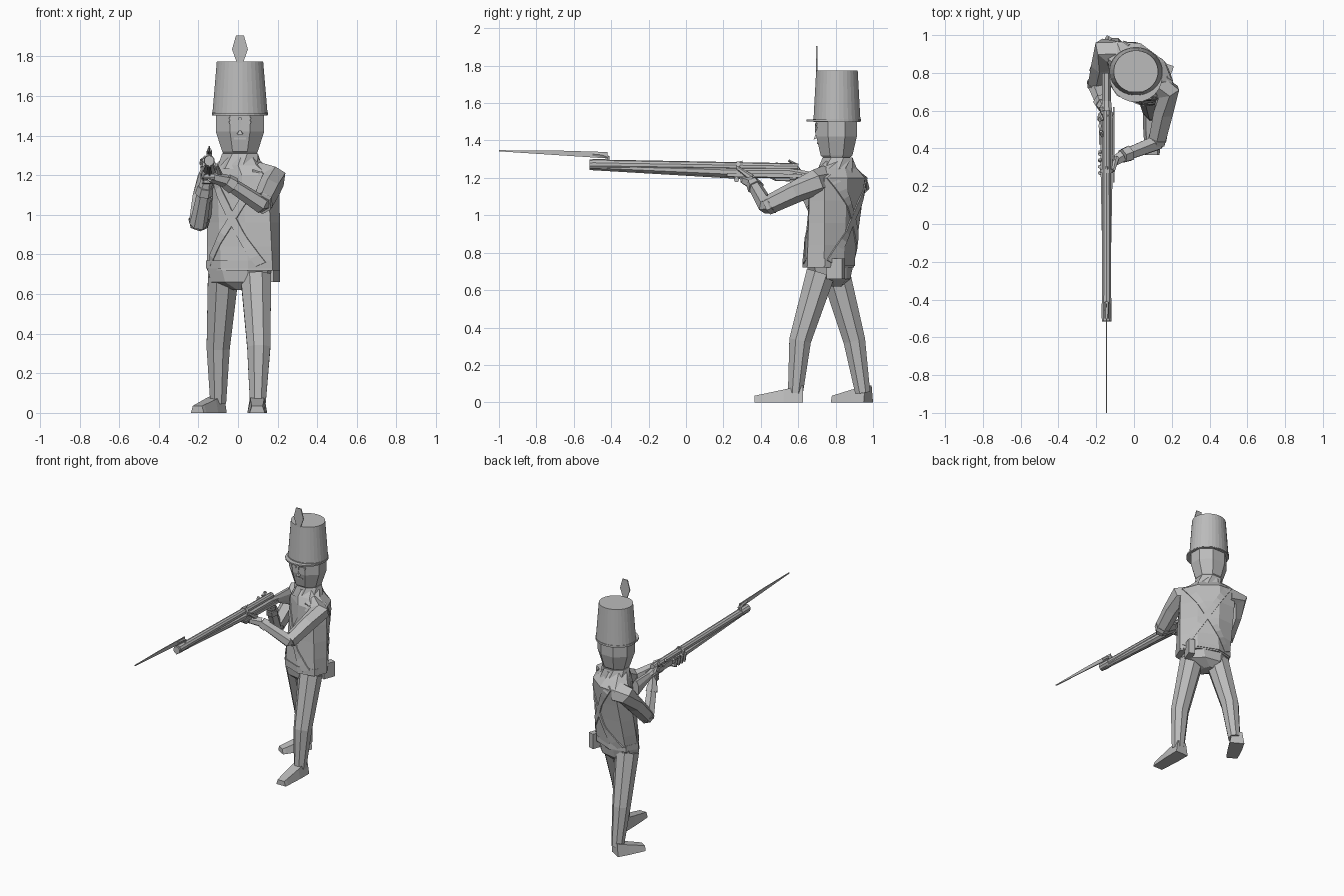
import bpy, bmesh, math
from mathutils import Vector
from mathutils.bvhtree import BVHTree

old = bpy.data.objects.get("Cube")
if old:
    bpy.data.objects.remove(old, do_unlink=True)

grey = bpy.data.materials.new("plain grey")
grey.use_nodes = True
grey.diffuse_color = (.5, .5, .5, 1)
grey.node_tree.nodes["Principled BSDF"].inputs["Base Color"].default_value = grey.diffuse_color
X, Y, Z = Vector((1, 0, 0)), Vector((0, 1, 0)), Vector((0, 0, 1))


def mix(start, end, amount):
    return start + (end - start) * amount


def loft(name, rings):
    """Skin a list of equal-sized point rings and cap both ends."""
    bm = bmesh.new()
    rows = [[bm.verts.new(point) for point in points] for points in rings]
    count = len(rows[0])
    for lower, upper in zip(rows, rows[1:]):
        for i in range(count):
            j = (i + 1) % count
            bm.faces.new((lower[i], lower[j], upper[j], upper[i]))
    bm.faces.new(rows[0])
    bm.faces.new(rows[-1])
    bmesh.ops.recalc_face_normals(bm, faces=bm.faces)
    mesh = bpy.data.meshes.new(name)
    bm.to_mesh(mesh)
    bm.free()
    mesh.materials.append(grey)
    part = bpy.data.objects.new(name, mesh)
    bpy.context.collection.objects.link(part)
    return part


def ring(center, across, along, sides=8):
    """Polygon whose flat sides reach the two half axes."""
    reach = 1 / math.cos(math.pi / sides)
    angles = [(i + .5) * math.tau / sides for i in range(sides)]
    return [Vector(center) + (across * math.cos(a) + along * math.sin(a)) * reach for a in angles]


def heading(degrees):
    """Horizontal unit vector turned from the x axis."""
    return Vector((math.cos(math.radians(degrees)), math.sin(math.radians(degrees)), 0))


def level(center, width, depth, yaw=0, sides=8):
    """Horizontal ring with half width and half depth."""
    across = heading(yaw)
    return ring(center, across * width, Z.cross(across) * depth, sides)


def limb(name, path, start, end, sides=6, hinge=Z):
    """Faceted tube along a path that tapers from start to end radius."""
    points = [Vector(p) for p in path]
    last = len(points) - 1
    rings = []
    for i, point in enumerate(points):
        tangent = (points[min(i + 1, last)] - points[max(i - 1, 0)]).normalized()
        across = tangent.cross(hinge).normalized()
        radius = mix(start, end, i / last)
        rings.append(ring(point, across * radius, tangent.cross(across) * radius, sides))
    return loft(name, rings)


# Jacket, twisting from the hips to the shoulders
def waist(height):
    """Jacket ring at a share of the way from hem to shoulder."""
    center = (.028, mix(.76, .815, height), mix(.72, 1.2, height))
    return level(center, mix(.178, .188, height), .118, mix(-22, -37, height))


chest = [waist(step / 4) for step in range(5)]
neck = Vector((.01, .81, 1.25))
chest.append(level(neck, .13, .09, -36))
chest.append(level(neck + Z * .04, .08, .08, -20))
torso = loft("jacket", chest)
loft("collar", [level(neck - Z * .02, .11, .1, -20), level(neck + Z * .06, .09, .08)])
loft("waist_belt", [level((.026, .763, z), .181, .122, -22) for z in (.73, .77)])
loft("hips", [level((.01, .77, .62), .03, .06), level((.01, .77, .66), .14, .1, -10),
              level((.01, .77, .73), .16, .11, -15)])
loft("pouch", [level((.175, .8, z), .022, .045, -20, 4) for z in (.66, .77)])

# Cross belts projected onto the jacket, front and back
tree = BVHTree.FromObject(torso, bpy.context.evaluated_depsgraph_get())
axis = heading(-30)
for label, side in (("front", -1), ("back", 1)):
    out = Z.cross(axis) * side
    for tag, slope in (("left", 1), ("right", -1)):
        rings = []
        for step in range(13):
            rise = step / 12 - .5
            middle = Vector((.03, .785, .98)) + Z * rise * .46 + axis * slope * rise * .3
            across = (Z * .5 - axis * slope * .9) * .02
            hits = [tree.ray_cast(middle + s * across + out, -out)[0] for s in (-1, 1)]
            if None not in hits:
                left, right = hits
                skin, inset = out * .007, out * -.005
                rings.append([left + skin, right + skin, right + inset, left + inset])
        loft(f"{label}_cross_belt_{tag}", rings)

# Head with a squared jaw
skull = Vector((.01, .805, 1.3))
loft("head", [level(skull - Z * .05, .07, .07), level(skull, .08, .06),
              level(skull + Z * .02, .09, .085), level(skull + Z * .12, .122, .108),
              level(skull + Z * .23, .122, .108)])


def face(side, height, out=0):
    """Point on the flat front of the face."""
    return skull + X * side + Z * height - Y * (.108 + out)


limb("nose", [face(0, .19), face(0, .13, .006), face(0, .11)], .008, .015, 4)
limb("mouth", [face(-.03, .085, -.008), face(.03, .085, -.008)], .004, .004, 4)
for tag, side in (("left", 1), ("right", -1)):
    for part, height, size in (("eye", .165, .007), ("eyebrow", .185, .005)):
        points = [face(side * x, height + lift) for x, lift in ((.018, 0), (.035, .007), (.055, 0))]
        limb(f"{tag}_{part}", points, size, size, 4)

# Tall tapered hat with visor and flat plume
brim = Vector((.01, .807, 1.5))
crown = brim + Z * .275
loft("hat", [level(brim, .14, .126, 0, 32), level(crown, .117, .111, 0, 32)])
loft("hat_band", [level(brim + Z * z, .142, .129, 0, 32) for z in (.004, .016)])
curve = [heading(180 + 15 * step) for step in range(13)]
loft("visor", [[brim + Z * z + Vector((p.x * .14, p.y * .135 - .027, 0)) for p in curve]
               for z in (.002, .012)])
half = [(.015, -.01), (.04, .06), (.02, .13)]
outline = half + [(-w, z) for w, z in reversed(half)]
loft("plume", [[crown + Vector((w, y, z)) for w, z in outline] for y in (-.112, -.105)])


# Legs in a wide stride, with shoes
def shoe(name, heel, yaw, length):
    side = heading(yaw)
    rings = []
    for amount in (0, .4, .9, 1):
        base = Vector(heel) - Z.cross(side) * length * amount
        width = side * mix(.05, .038, amount ** 3)
        top = Z * mix(.09, .035, amount)
        rings.append([base + width, base - width, base - width * .7 + top, base + width * .7 + top])
    loft(name, rings)


limb("left_leg", [(.09, .72, .69), (.105, .61, .33), (.1, .585, .05)], .077, .04, 8, X)
limb("right_leg", [(-.075, .8, .69), (-.1, .9, .33), (-.1, .945, .05)], .077, .04, 8, X)
shoe("left_shoe", (.097, .625, 0), 0, .26)
shoe("right_shoe", (-.1, .975, 0), -30, .21)

# Arms with sleeves, cuffs and palms
arms = {
    "left": ((.1, .74, 1.19), (.18, .7, 1.18), (.12, .43, 1.05), (-.06, .36, 1.17), (-.14, .31, 1.19)),
    "right": ((-.08, .9, 1.17), (-.155, .92, 1.17), (-.2, .73, .95), (-.165, .63, 1.14), (-.15, .6, 1.21)),
}
for tag, joints in arms.items():
    inner, shoulder, elbow, wrist, grip = map(Vector, joints)
    hinge = X if tag == "right" else Z
    limb(f"{tag}_upper_arm", [inner, shoulder, mix(shoulder, elbow, .4), elbow], .066, .044)
    limb(f"{tag}_forearm", [mix(elbow, shoulder, .1), elbow, wrist], .048, .03, 6, hinge)
    limb(f"{tag}_cuff", [mix(wrist, elbow, .2), wrist], .039, .034, 6, hinge)
    limb(f"{tag}_palm", [wrist, mix(wrist, grip, .5), grip], .03, .022, 6, hinge)

# Musket, laid out along a slightly sloping barrel line
def gun(along, rise=0, side=0):
    return Vector((side - .145, along, 1.265 - along * .015 + rise))


muzzle = -.515
stock = ((-.45, -.015, .018, .014), (.3, -.032, .032, .028), (.55, -.03, .034, .03),
         (.65, -.045, .024, .025), (.8, -.08, .025, .06))
loft("gun_stock", [ring(gun(y, rise), X * w, Z * h) for y, rise, w, h in stock])
limb("gun_barrel", [gun(muzzle), gun(.6)], .025, .021, 10)
limb("ramrod", [gun(muzzle, -.025), gun(.28, -.06)], .005, .005)
loft("barrel_band", [ring(gun(y, -.02), X * .034, Z * .046) for y in (.27, .29)])
loft("gun_sling", [ring(gun(y, -.045, .038), X * .004, Z * .01, 4) for y in (.22, .62)])
loft("lock_plate", [ring(gun(y, -.02, -.035), X * .005, Z * .018, 4) for y in (.42, .58)])
for y in (.34, .38, .52, .57):
    limb("lock_screw", [gun(y, -.01, -.028), gun(y, -.01, -.044)], .008, .008)
limb("hammer", [gun(.55, 0, -.036), gun(.58, .02, -.036), gun(.55, .035, -.02)], .012, .007, 6, X)
limb("flash_pan", [gun(.47, 0, -.02), gun(.49, .02, -.03)], .012, .008)
limb("rear_sight", [gun(.3, .01), gun(.295, .03)], .008, .006, 4, X)
guard = [gun(.45, -.055), gun(.48, -.07), gun(.55, -.07), gun(.6, -.055)]
limb("trigger_guard", guard, .005, .005, 6, X)

# Fingers curling around the stock
for i in range(4):
    y = mix(.27, .37, i / 3)
    curl = [gun(y, -.07, .03), gun(y, -.07, -.03), gun(y, -.02, -.038)]
    limb("left_finger", curl, .013, .008, 6, Y)
    low = mix(-.09, -.04, i / 3)
    curl = [gun(.62, low, -.03), gun(.57, low, -.02), gun(.56, low, .02), gun(.59, low, .035)]
    limb("right_finger", curl, .011, .007)
limb("left_thumb", [gun(.35, -.06, .05), gun(.28, -.01, .034)], .016, .009)
limb("right_thumb", [gun(.62, -.05, -.02), gun(.59, 0, -.02), gun(.57, .015, .01)], .015, .008)

# Bayonet with socket, bent arm and long thin blade
limb("bayonet_socket", [gun(-.5), gun(-.42)], .027, .027, 10)
limb("bayonet_arm", [gun(-.425), gun(-.42, .04), gun(-.45, .051), gun(-.5, .055)], .013, .01, 6, X)
blade = ((-.42, .05, .017), (-.7, .059, .012), (-1, .065, .003))
loft("bayonet_blade", [ring(gun(y, rise), X * .003, Z * h, 4) for y, rise, h in blade])
